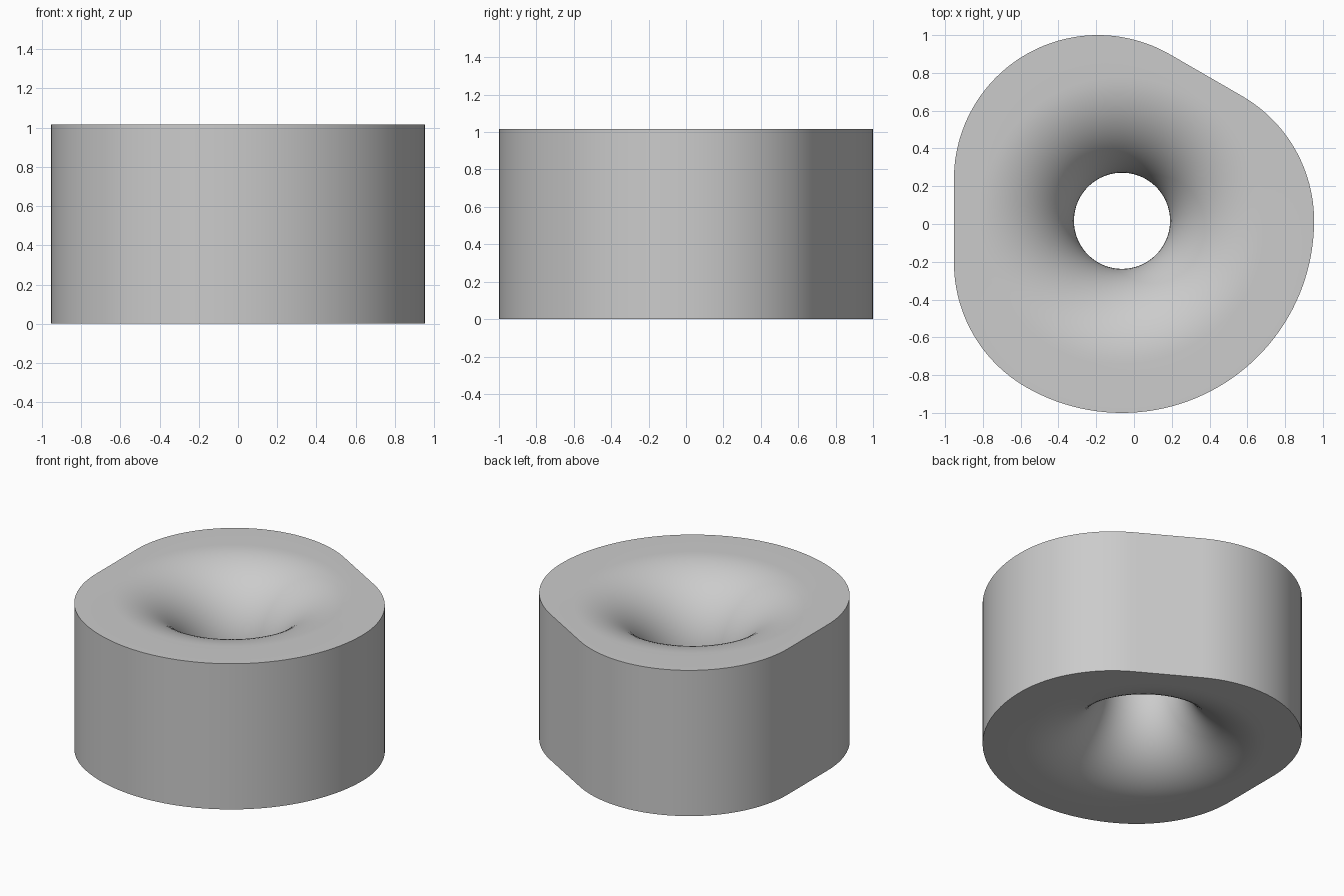
import bpy, bmesh, math

if "Cube" in bpy.data.objects:
    bpy.data.objects.remove(bpy.data.objects["Cube"])

R = 1.017                 # main radius, also the height
H = R
CX, CY = -0.0635, 0.017   # hole centre
STEP = 2.5                # degrees per outline segment

# Outline: big arc plus three smaller arcs touching it from inside (leaves two flats)
arcs = [(-120, 0, None), (0, 60, 0), (60, 180, 120), (180, 240, 240)]
outline = []
for a0, a1, direction in arcs:
    r, ox, oy = R, 0.0, 0.0
    if direction is not None:
        d = math.radians(direction)
        r, ox, oy = 0.75 * R, 0.25 * R * math.cos(d), 0.25 * R * math.sin(d)
    n = round((a1 - a0) / STEP)
    for i in range(n + 1):
        a = math.radians(a0 + (a1 - a0) * i / n)
        p = (ox + r * math.cos(a), oy + r * math.sin(a))
        if not outline or math.dist(p, outline[-1]) > 1e-4:
            outline.append(p)
        # split the flats so the hole stays round
    if a1 in (60, 180):
        nxt = math.radians(0 if a1 == 60 else 240)
        if a1 == 60:
            nxt = math.radians(120)
        a = math.radians(a1)
        q = (0.25 * R * math.cos(nxt) + 0.75 * R * math.cos(a),
             0.25 * R * math.sin(nxt) + 0.75 * R * math.sin(a))
        p = outline[-1]
        for k in range(1, 10):
            t = k / 10
            outline.append((p[0] + (q[0] - p[0]) * t, p[1] + (q[1] - p[1]) * t))
if math.dist(outline[0], outline[-1]) < 1e-4:
    outline.pop()

bm = bmesh.new()
rings = [[bm.verts.new((CX + x, CY + y, z)) for x, y in outline] for z in (0, H)]

# Flared hole: half-circle section, narrowest at mid height
SEG = 40
for k in range(SEG + 1):
    t = math.pi * k / SEG
    r = 0.75 * R - 0.5 * R * math.sin(t)
    z = H / 2 + H / 2 * math.cos(t)
    ring = []
    for x, y in outline:
        a = math.atan2(y, x)
        ring.append(bm.verts.new((CX + r * math.cos(a), CY + r * math.sin(a), z)))
    rings.append(ring)

# Skin the closed loop of rings: wall, top, hole, bottom
n = len(outline)
for k, ra in enumerate(rings):
    rb = rings[(k + 1) % len(rings)]
    for i in range(n):
        j = (i + 1) % n
        bm.faces.new((ra[i], ra[j], rb[j], rb[i]))
bmesh.ops.recalc_face_normals(bm, faces=bm.faces[:])

mesh = bpy.data.meshes.new("flared_roller")
bm.to_mesh(mesh)
bm.free()
obj = bpy.data.objects.new("flared_roller", mesh)
bpy.context.collection.objects.link(obj)

mat = bpy.data.materials.new("light grey")
mat.diffuse_color = (0.6, 0.6, 0.6, 1)
mat.use_nodes = True
mat.node_tree.nodes["Principled BSDF"].inputs["Base Color"].default_value = mat.diffuse_color
mesh.materials.append(mat)

bpy.context.view_layer.objects.active = obj
obj.select_set(True)
bpy.ops.object.shade_smooth_by_angle(angle=math.radians(30))
